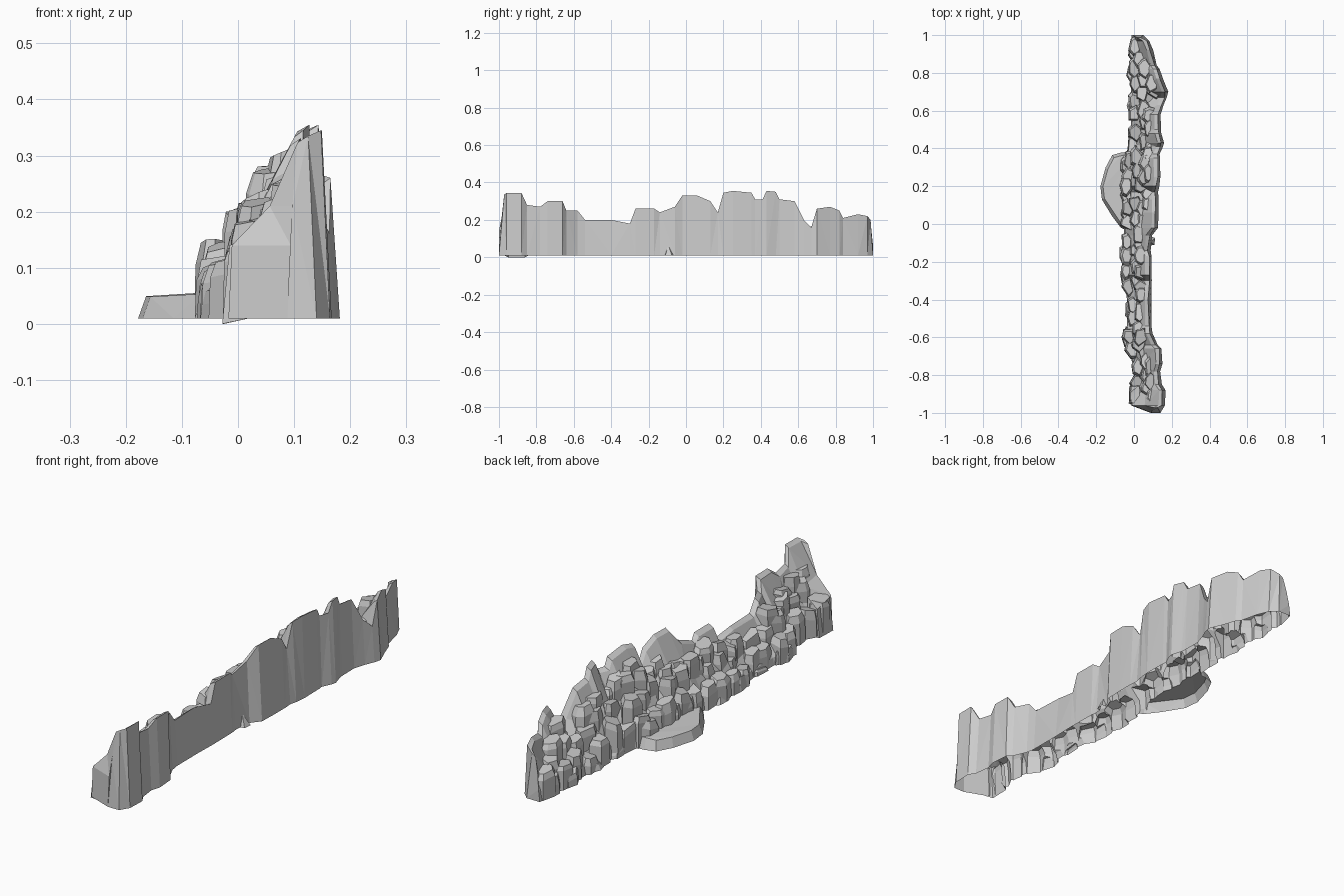
import bpy, bmesh, math, random
from mathutils import Vector

random.seed(5)
cube = bpy.data.objects.get("Cube")
if cube:
    bpy.data.objects.remove(cube, do_unlink=True)

stone = bpy.data.materials.new("grey_stone")
stone.use_nodes = True
GREY = (0.6, 0.6, 0.6, 1)
stone.diffuse_color = GREY
stone.node_tree.nodes["Principled BSDF"].inputs["Base Color"].default_value = GREY
BASE = 0.01

# Outline along the ridge as (y, value) pairs
CREST = [(-1, .335), (-.96, .345), (-.88, .345), (-.85, .28), (-.78, .27), (-.74, .3),
         (-.66, .3), (-.64, .25), (-.58, .25), (-.54, .2), (-.4, .2), (-.3, .18),
         (-.27, .26), (-.17, .26), (-.14, .24), (-.06, .27), (-.02, .33), (.06, .33),
         (.13, .3), (.17, .24), (.2, .345), (.25, .355), (.35, .345), (.37, .31),
         (.41, .31), (.43, .355), (.48, .35), (.5, .31), (.58, .3), (.63, .2),
         (.67, .16), (.7, .26), (.77, .27), (.82, .25), (.84, .21), (.92, .23),
         (.97, .22), (1, .2)]
CLIFF = [(-1, .14), (-.95, .17), (-.88, .165), (-.84, .14), (-.7, .15), (-.65, .14),
         (-.62, .1), (-.2, .09), (-.06, .1), (0, .135), (.15, .13), (.3, .14),
         (.37, .14), (.43, .165), (.5, .14), (.6, .145), (.7, .18),
         (.8, .15), (.85, .12), (.95, .1), (1, .05)]
FOOT = [(-1, .08), (-.96, -.025), (-.85, -.015), (-.78, 0), (-.7, -.03), (-.58, -.06),
        (-.5, -.03), (-.3, -.06), (-.2, -.07), (-.05, -.06), (.1, -.065), (.38, -.055),
        (.43, -.02), (.6, -.025), (.95, -.025), (1, -.02)]


def at(table, y):
    """Straight-line reading of a profile."""
    for (a, p), (b, q) in zip(table, table[1:]):
        if y <= b:
            return p + (q - p) * max(0, y - a) / (b - a)
    return table[-1][1]


def slope(x, y):
    """Height of the stepped side at a point."""
    lo, hi = at(FOOT, y), at(CLIFF, y) - .04
    t = min(1, max(0, (x - lo) / max(.03, hi - lo)))
    return at(CREST, y) * (.25 + .67 * t)


def make(name, bm):
    bmesh.ops.recalc_face_normals(bm, faces=bm.faces)
    mesh = bpy.data.meshes.new(name)
    bm.to_mesh(mesh)
    bm.free()
    mesh.materials.append(stone)
    ob = bpy.data.objects.new(name, mesh)
    bpy.context.collection.objects.link(ob)
    return ob


def hull(name, points):
    bm = bmesh.new()
    verts = [bm.verts.new(p) for p in points]
    res = bmesh.ops.convex_hull(bm, input=verts)
    junk = {g for g in res["geom_interior"] + res["geom_unused"]
            if isinstance(g, bmesh.types.BMVert) and g.is_valid}
    bmesh.ops.delete(bm, geom=list(junk), context="VERTS")
    bmesh.ops.dissolve_limit(bm, angle_limit=.1, verts=bm.verts, edges=bm.edges)
    bmesh.ops.triangulate(bm, faces=[f for f in bm.faces if len(f.verts) > 4])
    return make(name, bm)


# Solid ridge: a cross-section swept along y, sheer on +x and sloping on -x
bm = bmesh.new()
rings = []
for n, (y, top) in enumerate(CREST):
    xr, xl = at(CLIFF, y), at(FOOT, y) + .008
    if abs(y) < .95:
        xr += random.uniform(-.006, .004)
    inner = max(xl + .012, xr - .034)
    mid = (xl + inner) / 2
    end = y < -.9
    low = .14 if end else max(.04, slope(xl, y) - .025)
    mid_z = .21 if end else max(low, slope(mid, y) - .025)
    ytop = y * (.972 if y == -1 else .987 if y == 1 else 1)
    section = [(xr, y, BASE), (xr - random.uniform(.01, .018), ytop, top),
               (inner, ytop, top - .012), (mid, (y + ytop) / 2, mid_z),
               (xl + .006, y, low), (xl, y, BASE)]
    rings.append([bm.verts.new(p) for p in section])
for a, b in zip(rings, rings[1:]):
    for i in range(6):
        j = (i + 1) % 6
        bm.faces.new((a[i], a[j], b[j], b[i]))
bm.faces.new(rings[0])
bm.faces.new(rings[-1])
bmesh.ops.triangulate(bm, faces=[f for f in bm.faces])
ridge = make("rock_ridge", bm)

rocks = bpy.data.collections.new("rock_pieces")
bpy.context.scene.collection.children.link(rocks)


def keep_as_piece(ob):
    bpy.context.collection.objects.unlink(ob)
    rocks.objects.link(ob)
    ob.hide_render = True


def column(x, y, height, rx, ry):
    """Chunky faceted rock with a broad, tilted top."""
    sides = random.choice((5, 6, 6, 7))
    turn = random.uniform(0, math.tau)
    tx, ty = random.uniform(-.1, .45), random.uniform(-.25, .25)
    inset = random.uniform(.62, .8)
    shoulder = max(BASE + .012, height - random.uniform(.015, .04))
    pts = []
    for i in range(sides):
        a = turn + (i + random.uniform(-.3, .3)) * math.tau / sides
        grow = random.uniform(.92, 1.12)
        dx, dy = rx * grow * math.cos(a), ry * grow * math.sin(a)
        for k, z in ((1, BASE), (.94, shoulder), (inset, height)):
            lean = 0 if z == BASE else tx * dx * k + ty * dy * k
            pts.append(Vector((x + dx * k, y + dy * k, max(BASE, z + lean))))
    keep_as_piece(hull("rock_column", pts))


# Staggered rows of stepped rocks climbing from the foot to the crest
STEP = .083
y = -.9
while y < .97:
    lo, hi = at(FOOT, y), at(CLIFF, y)
    rows = max(2, round((hi - lo) / .056))
    for r in range(rows):
        py = y + (r % 2 - .5) * STEP / 2 + random.uniform(-.015, .015)
        py = min(.94, max(-.91, py))
        lo, hi = at(FOOT, py), min(at(CLIFF, py + d) for d in (-.05, 0, .05))
        rx, ry = random.uniform(.034, .043), random.uniform(.05, .062)
        px = lo + (hi - lo) * (r + .5) / rows + random.uniform(-.008, .008)
        px = min(max(px, lo + rx - .01), hi - rx * 1.12 - .014)
        crest = min(at(CREST, py + d) for d in (-.03, 0, .03))
        h = slope(px, py) * random.uniform(.9, 1.15)
        h = max(.05, min(h, crest - .012, .2 + 1.35 * px))
        column(px, py, h, rx, ry)
    y += STEP

# Low boulders scattered along the foot
for y in (-.6, -.45, -.28, -.16, .48, .63, .8):
    column(at(FOOT, y) + .016, y, random.uniform(.03, .07), .03, .055)

# Boulders resting on the ledge
for y, height in ((.07, .1), (.2, .145), (.31, .11)):
    column(-.04, y, height, .036, .06)

# Small wedge against the cliff
keep_as_piece(hull("cliff_wedge", [
    (.08, -.115, BASE), (.08, -.06, BASE), (.112, -.075, BASE),
    (.108, -.11, BASE), (.085, -.095, .065)]))

# Corner rock whose toe dips to the ground
keep_as_piece(hull("corner_rock", [
    (-.028, -.95, 0), (-.025, -.86, 0), (.02, -.84, BASE), (.02, -.97, BASE),
    (-.015, -.945, .14), (-.015, -.86, .12), (.03, -.86, .16), (.03, -.955, .16)]))

# Low ledge bulging out at the foot, with a chipped sloping top
edge = [(0, .385), (-.07, .378), (-.115, .365), (-.15, .3), (-.178, .2),
        (-.17, .13), (-.115, .04), (-.07, -.02), (0, -.05)]
ledge = []
for x, y in edge:
    ledge.append((x, y, BASE))
    ledge.append((x * .92, .19 + (y - .19) * .92,
                  .062 + x * .07 - random.uniform(0, .006)))
keep_as_piece(hull("rock_ledge", ledge))

# Fuse everything into one shell and leave the underside open
mod = ridge.modifiers.new("fuse", "BOOLEAN")
mod.operation = "UNION"
mod.operand_type = "COLLECTION"
mod.collection = rocks
mod.solver = "EXACT"
mod.use_self = True
dg = bpy.context.evaluated_depsgraph_get()
fused = bpy.data.meshes.new_from_object(ridge.evaluated_get(dg))
ridge.modifiers.clear()
bm = bmesh.new()
bm.from_mesh(fused)
under = [f for f in bm.faces
         if f.normal.z < -.9 and f.calc_center_median().z < .02]
bmesh.ops.delete(bm, geom=under, context="FACES")
bm.to_mesh(fused)
bm.free()
fused.materials.clear()
fused.materials.append(stone)
ridge.data = fused
for ob in list(rocks.objects):
    bpy.data.objects.remove(ob, do_unlink=True)
bpy.data.collections.remove(rocks)
